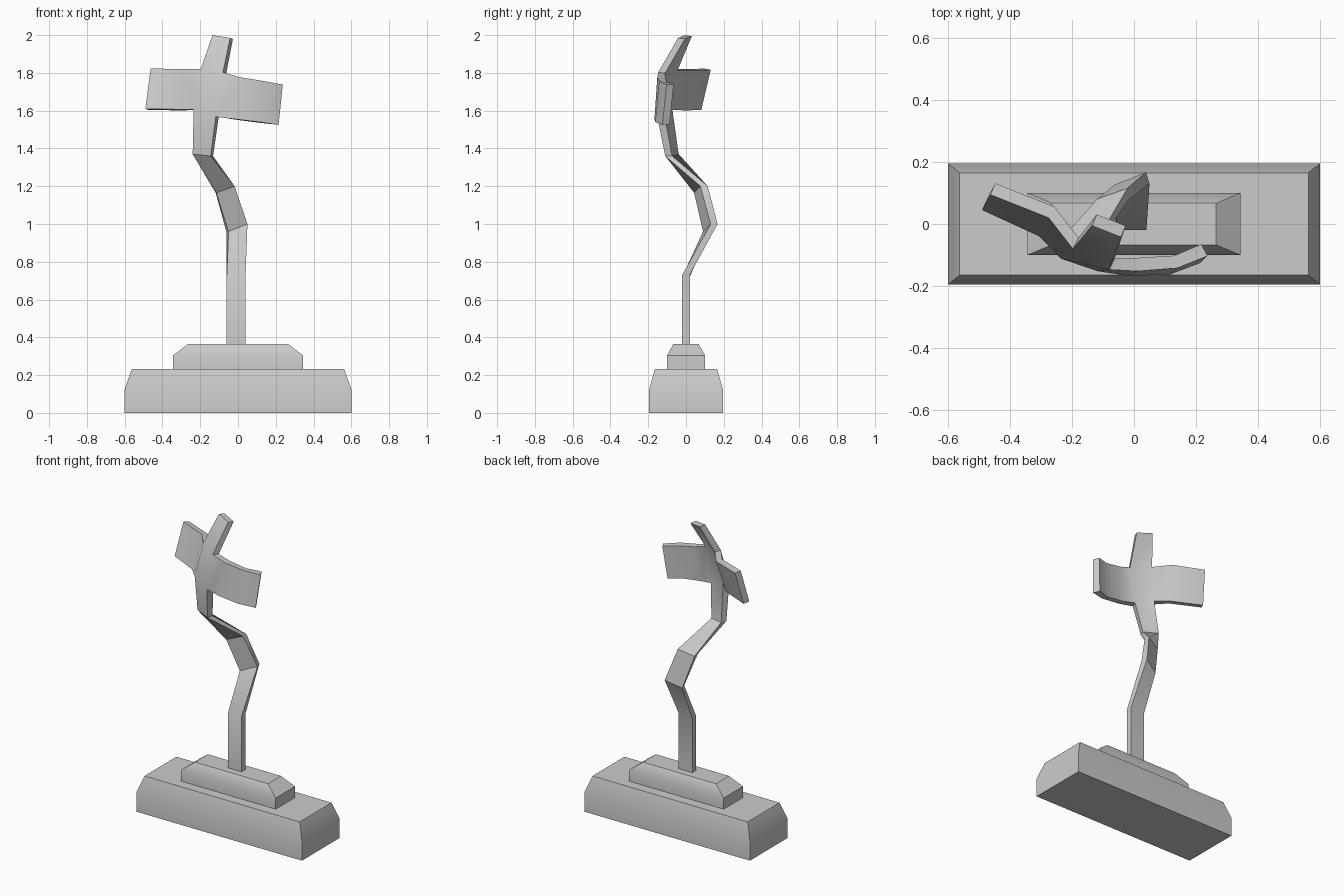
import bpy, bmesh
from mathutils import Vector

if "Cube" in bpy.data.objects:
    bpy.data.objects.remove(bpy.data.objects["Cube"])


def finish(bm, name):
    bmesh.ops.recalc_face_normals(bm, faces=bm.faces[:])
    me = bpy.data.meshes.new(name)
    bm.to_mesh(me)
    bm.free()
    ob = bpy.data.objects.new(name, me)
    bpy.context.collection.objects.link(ob)
    bpy.ops.object.select_all(action='DESELECT')
    ob.select_set(True)
    bpy.context.view_layer.objects.active = ob
    bpy.ops.object.shade_smooth_by_angle(angle=0.52)


def bridge(bm, r0, r1, skip=()):
    for i in range(4):
        if i not in skip:
            j = (i + 1) % 4
            bm.faces.new((r0[i], r0[j], r1[j], r1[i]))


def slab(name, levels):
    # stack of centred rectangles: (half x, half y, z)
    bm = bmesh.new()
    rings = [[bm.verts.new((sx * x, sy * y, z))
              for sx, sy in ((-1, -1), (1, -1), (1, 1), (-1, 1))]
             for x, y, z in levels]
    for r0, r1 in zip(rings, rings[1:]):
        bridge(bm, r0, r1)
    bm.faces.new(rings[0])
    bm.faces.new(rings[-1])
    finish(bm, name)


def section(bm, a, b, off):
    # two front corners, then the same pair pushed back by the thickness
    a, b, o = Vector(a), Vector(b), Vector(off)
    return [bm.verts.new(p) for p in (a, b, b + o, a + o)]


# stepped base
slab("base", [(.60, .195, 0), (.60, .195, .125), (.562, .165, .232)])
slab("plinth", [(.343, .10, .23), (.343, .10, .305), (.265, .067, .365)])

# twisted ribbon body: front left, front right, thickness offset
body = [
    ((-.06, -.02, .36), (.04, -.02, .36), (0, .04, 0)),
    ((-.06, -.02, .72), (.04, -.02, .73), (0, .04, 0)),
    ((-.05, .09, .96), (.05, .13, 1.0), (-.012, .037, 0)),
    ((-.115, .043, 1.165), (-.018, .077, 1.20), (-.003, .038, 0)),
    ((-.24, -.075, 1.37), (-.145, -.11, 1.36), (.013, .036, 0)),
    ((-.235, -.112, 1.605), (-.118, -.152, 1.567), (.016, .04, 0)),
    ((-.197, -.08, 1.82), (-.08, -.147, 1.803), (.018, .036, -.005)),
    ((-.135, -.005, 2.0), (-.042, -.042, 1.985), (.015, .036, -.005)),
]
# arms: bottom front, top front, thickness offset
left_arm = [
    ((-.305, -.04, 1.607), (-.275, .02, 1.82), (.018, .036, -.006)),
    ((-.49, .045, 1.61), (-.463, .095, 1.823), (.016, .036, -.006)),
]
right_arm = [
    ((-.02, -.167, 1.556), (.01, -.152, 1.777), (.003, .043, -.003)),
    ((.115, -.163, 1.54), (.14, -.142, 1.756), (-.01, .04, -.003)),
    ((.215, -.125, 1.525), (.237, -.103, 1.738), (-.02, .038, .003)),
]
bm = bmesh.new()
rings = [section(bm, *s) for s in body]
for i in range(len(rings) - 1):
    # sides are left open where the arms grow out
    bridge(bm, rings[i], rings[i + 1], (1, 3) if i == 5 else ())
bm.faces.new(rings[0])
bm.faces.new(rings[-1])
lo, hi = rings[5], rings[6]
for arm, f, k in ((left_arm, 0, 3), (right_arm, 1, 2)):
    prev = [lo[f], hi[f], hi[k], lo[k]]
    for s in arm:
        cur = section(bm, *s)
        bridge(bm, prev, cur)
        prev = cur
    bm.faces.new(prev)
finish(bm, "ribbon_figure")
